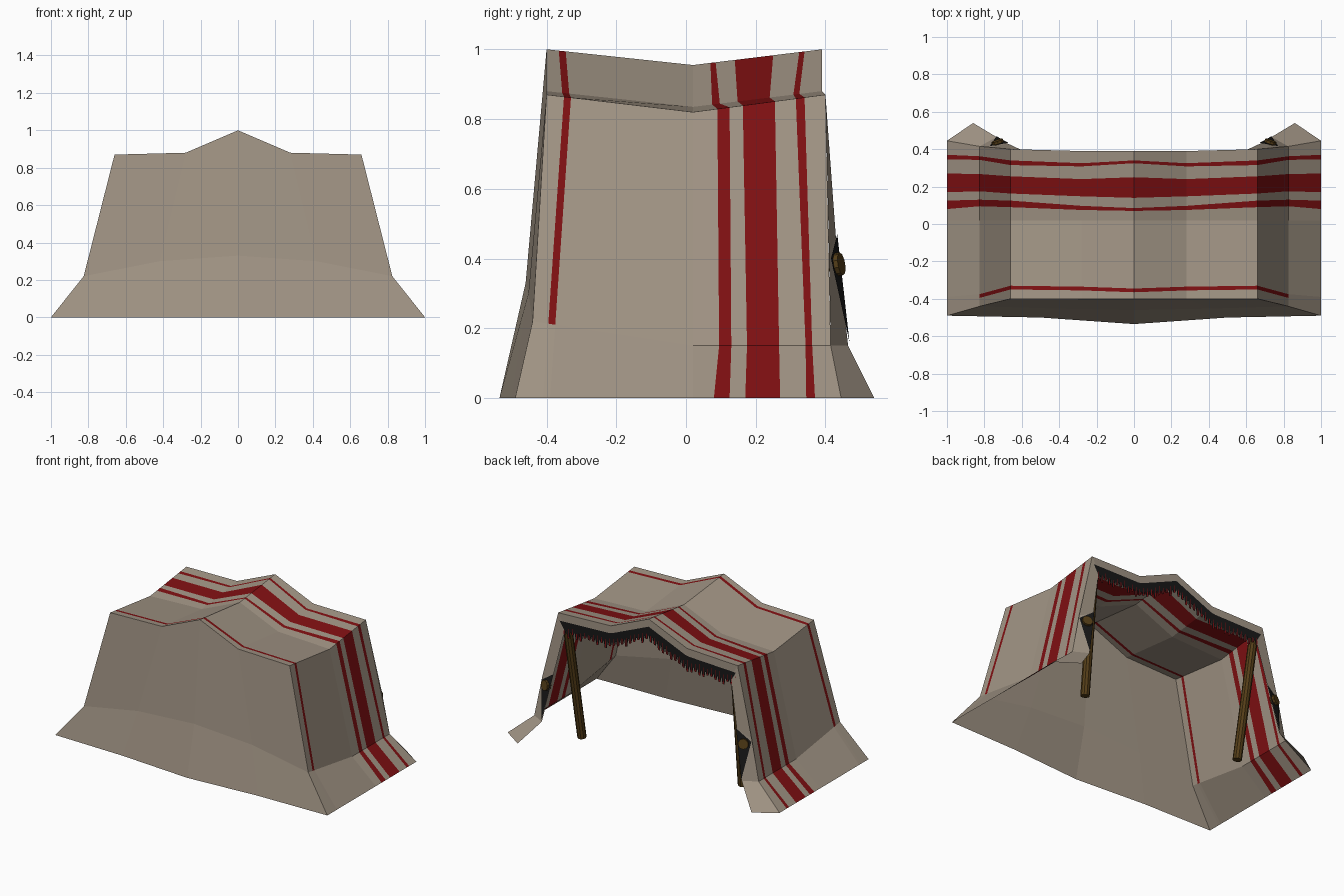
import bpy, math, random
from mathutils import Vector

if "Cube" in bpy.data.objects:
    bpy.data.objects.remove(bpy.data.objects["Cube"])

random.seed(4)


def material(name, rgb):
    m = bpy.data.materials.new(name)
    m.diffuse_color = (*rgb, 1)
    m.use_nodes = True
    m.node_tree.nodes["Principled BSDF"].inputs["Base Color"].default_value = m.diffuse_color
    return m


CANVAS = material("tan canvas", (0.36, 0.30, 0.235))
RED = material("dark red", (0.215, 0.005, 0.006))
BLACK = material("black cloth", (0.009, 0.009, 0.009))
WOOD = material("brown wood", (0.09, 0.048, 0.009))


def mesh_object(name, verts, faces, mats, idx=None):
    me = bpy.data.meshes.new(name)
    me.from_pydata(verts, [], faces)
    for m in mats:
        me.materials.append(m)
    if idx:
        me.polygons.foreach_set("material_index", idx)
    ob = bpy.data.objects.new(name, me)
    bpy.context.collection.objects.link(ob)
    return ob


# Cross-section stations: x, z at front / middle / back, y of each stripe edge
stations = [
    (1.0, (0, 0, 0), (-.49, -.41, -.39, .02, .08, .125, .17, .27, .345, .37, .445)),
    (.825, (.22, .15, .15), (-.44, -.395, -.375, .02, .095, .13, .175, .267, .343, .362, .415)),
    (.66, (.87, .82, .87), (-.40, -.35, -.33, .02, .09, .125, .163, .255, .315, .34, .40)),
    (.28, (.88, .835, .88), (-.40, -.355, -.335, .02, .075, .097, .148, .24, .308, .325, .39)),
    (0, (1.0, .955, 1.0), (-.40, -.365, -.345, .02, .07, .085, .14, .25, .325, .34, .39)),
]
full = stations + [(-x, z, y) for x, z, y in reversed(stations[:-1])]


def sag(zs, ys, y):
    a, m, b = ys[0], ys[3], ys[-1]
    if y < m:
        return zs[0] + (zs[1] - zs[0]) * (y - a) / (m - a)
    return zs[1] + (zs[2] - zs[1]) * (y - m) / (b - m)


# Roof and side walls: one sheet with stripes cut in as rows of faces
verts, faces, idx = [], [], []
for x, zs, ys in full:
    verts += [(x, y, sag(zs, ys, y)) for y in ys]
n = len(full[0][2])
for i in range(len(full) - 1):
    flare = i in (0, len(full) - 2)
    for j in range(n - 1):
        a, b = i * n + j, (i + 1) * n + j
        faces.append((a, a + 1, b + 1, b))
        idx.append(1 if j in (4, 6, 8) or (j == 1 and not flare) else 0)
mesh_object("roof_and_side_walls", verts, faces, [CANVAS, RED], idx)

# Front wall: roof edge, crease and hem rows
half = [
    [(.66, -.40, .87), (.28, -.40, .88), (0, -.40, 1.0)],
    [(.825, -.44, .22), (.42, -.452, .30), (0, -.46, .33)],
    [(1, -.49, 0), (.5, -.50, 0), (0, -.535, 0)],
]
verts = []
for row in half:
    verts += row + [(-x, y, z) for x, y, z in reversed(row[:-1])]
faces = [(r * 5 + c, r * 5 + c + 1, r * 5 + c + 6, r * 5 + c + 5)
         for r in range(2) for c in range(4)]
mesh_object("front_wall", verts, faces, [CANVAS])


# Back roof edge as a function of x, used by the valance
def edge(x, drop, off=0):
    pts = [(s[0], s[2][-1], s[1][2]) for s in reversed(stations[2:])]
    for (xa, ya, za), (xb, yb, zb) in zip(pts, pts[1:]):
        if abs(x) <= xb + 1e-6:
            t = (abs(x) - xa) / (xb - xa)
            return (x, ya + (yb - ya) * t + off, za + (zb - za) * t - drop)


xs = [-.66, -.28, 0, .28, .66]
verts = [edge(x, 0) for x in xs] + [edge(x, .07) for x in xs]
mesh_object("back_valance", verts, [(i + 1, i, i + 5, i + 6) for i in range(4)], [CANVAS])

# Fringe: black cloth with ragged tassels and thin red strands on both sides
verts, faces, idx = [], [], []


def add(points, mat):
    s = len(verts)
    verts.extend(points)
    faces.append(tuple(range(s, s + len(points))))
    idx.append(mat)


count = 44
step = 1.32 / count
for k in range(count):
    xa = -.66 + k * step
    xb = min(xa + step, .66)
    xm = (xa + xb) / 2
    low = random.uniform(.125, .155)
    add([edge(xb, .05, .002), edge(xa, .05, .002), edge(xa, .105, .002),
         edge(xa + step * .25, low, .002), edge(xb - step * .25, low, .002),
         edge(xb, .105, .002)], 0)
    top = random.uniform(.07, .09)
    for off in (.004, -.002):
        add([edge(xm, top, off), edge(xm - .005, low, off), edge(xm + .005, low, off)], 1)
mesh_object("back_fringe", verts, faces, [BLACK, RED], idx)


def cylinder(name, a, b, r, sides, mat):
    a, b = Vector(a), Vector(b)
    d = b - a
    bpy.ops.mesh.primitive_cylinder_add(vertices=sides, radius=r, depth=d.length,
                                        location=(a + b) / 2)
    ob = bpy.context.object
    ob.name = name
    ob.rotation_euler = d.to_track_quat('Z', 'Y').to_euler()
    ob.data.materials.append(mat)
    bpy.ops.object.shade_smooth_by_angle()


for s, side in ((1, "right"), (-1, "left")):
    def m(*pts):
        return [(x * s, y, z) for x, y, z in pts]

    # Narrow back flap beside the opening
    outer = [(.66, .40, .87), (.77, .41, .42), (.825, .415, .15), (1, .445, 0)]
    inner = [(.60, .395, .82), (.675, .43, .46), (.735, .465, .15), (.86, .54, 0)]
    mesh_object(side + "_back_flap", m(*outer, *inner),
                [(i, i + 1, i + 5, i + 4) for i in range(3)], [CANVAS])
    # Black cloth patch on the flap, with a wooden toggle
    mesh_object(side + "_flap_patch",
                m((.672, .434, .47), (.772, .416, .40), (.735, .469, .16)),
                [(0, 1, 2)], [BLACK])
    cylinder(side + "_toggle", (.722 * s, .417, .38), (.732 * s, .446, .385), .033, 10, WOOD)
    # Leaning tent pole
    cylinder(side + "_pole", (.59 * s, .25, 0.004), (.62 * s, .372, .84), .028, 10, WOOD)
